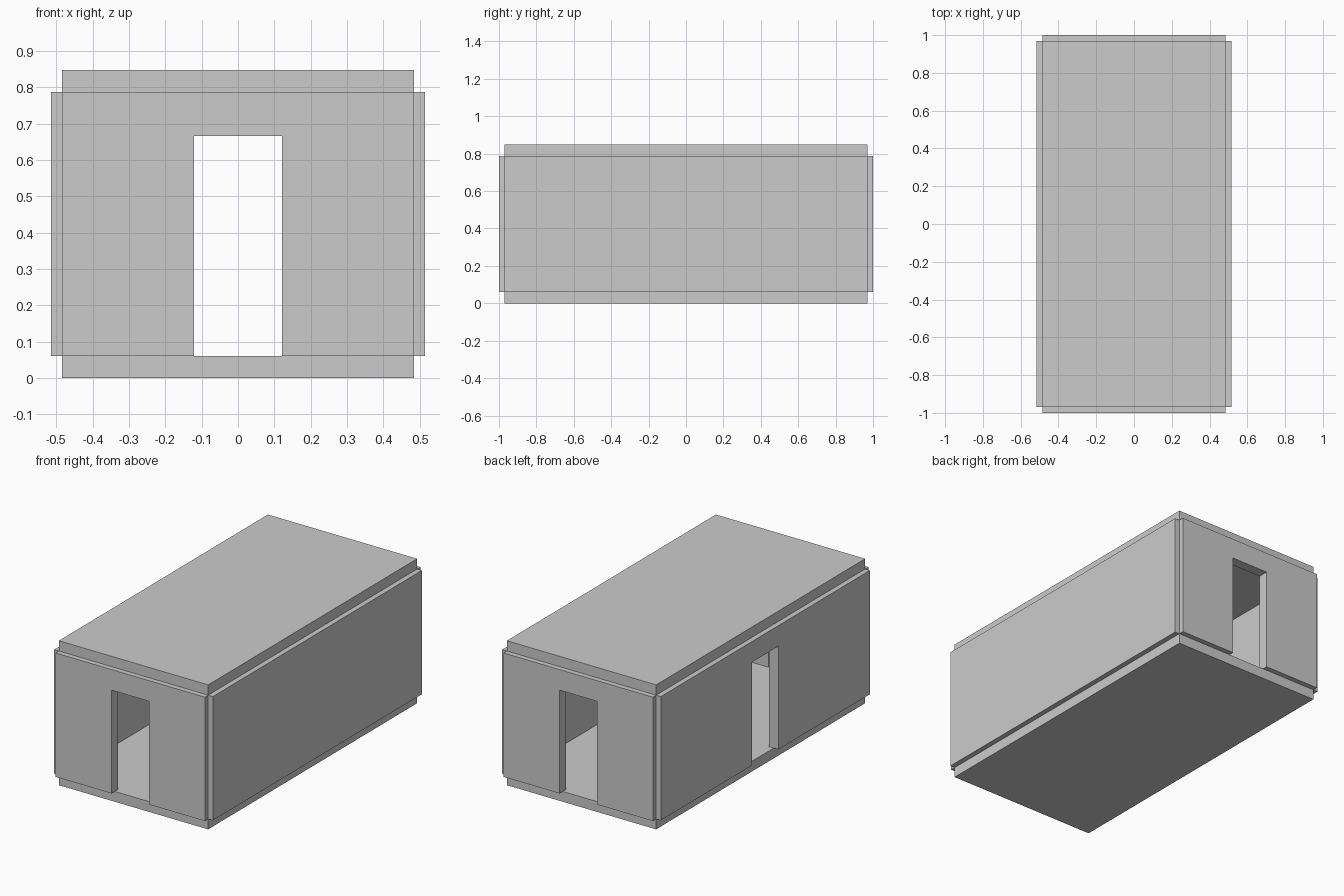
import bpy, bmesh
from math import pi
from mathutils import Matrix

if "Cube" in bpy.data.objects:
    bpy.data.objects.remove(bpy.data.objects["Cube"])

U = 2 / 33  # panel thickness; every size is a multiple of it


def extruded(name, profile, matrix):
    """Panel one unit thick, profile in local x/z, centred on local y = 0."""
    bm = bmesh.new()
    face = bm.faces.new([bm.verts.new((x * U, -U / 2, z * U)) for x, z in profile])
    new = bmesh.ops.extrude_face_region(bm, geom=[face])["geom"]
    bmesh.ops.translate(bm, vec=(0, U, 0),
                        verts=[v for v in new if isinstance(v, bmesh.types.BMVert)])
    bmesh.ops.recalc_face_normals(bm, faces=bm.faces)
    mesh = bpy.data.meshes.new(name)
    bm.to_mesh(mesh)
    bm.free()
    mesh.transform(matrix)
    obj = bpy.data.objects.new(name, mesh)
    bpy.context.collection.objects.link(obj)


def wall(name, half, x, y, angle, door):
    outline = [(-half, 1), (-half, 13), (half, 13), (half, 1)]
    if door:
        outline += [(2, 1), (2, 11), (-2, 11), (-2, 1)]
    extruded(name, outline,
             Matrix.Translation((x * U, y * U, 0)) @ Matrix.Rotation(angle, 4, 'Z'))


def slab(name, z):
    extruded(name, [(-8, z), (-8, z + 1), (8, z + 1), (8, z)],
             Matrix.Diagonal((1, 32, 1, 1)))


# Floor and roof
slab("floor", 0)
slab("roof", 13)

# Walls straddle the slab edges; all but the right one have a doorway
wall("front_wall", 8, 0, -16, 0, True)
wall("back_wall", 8, 0, 16, 0, True)
wall("left_wall", 16, -8, 0, pi / 2, True)
wall("right_wall", 16, 8, 0, pi / 2, False)
